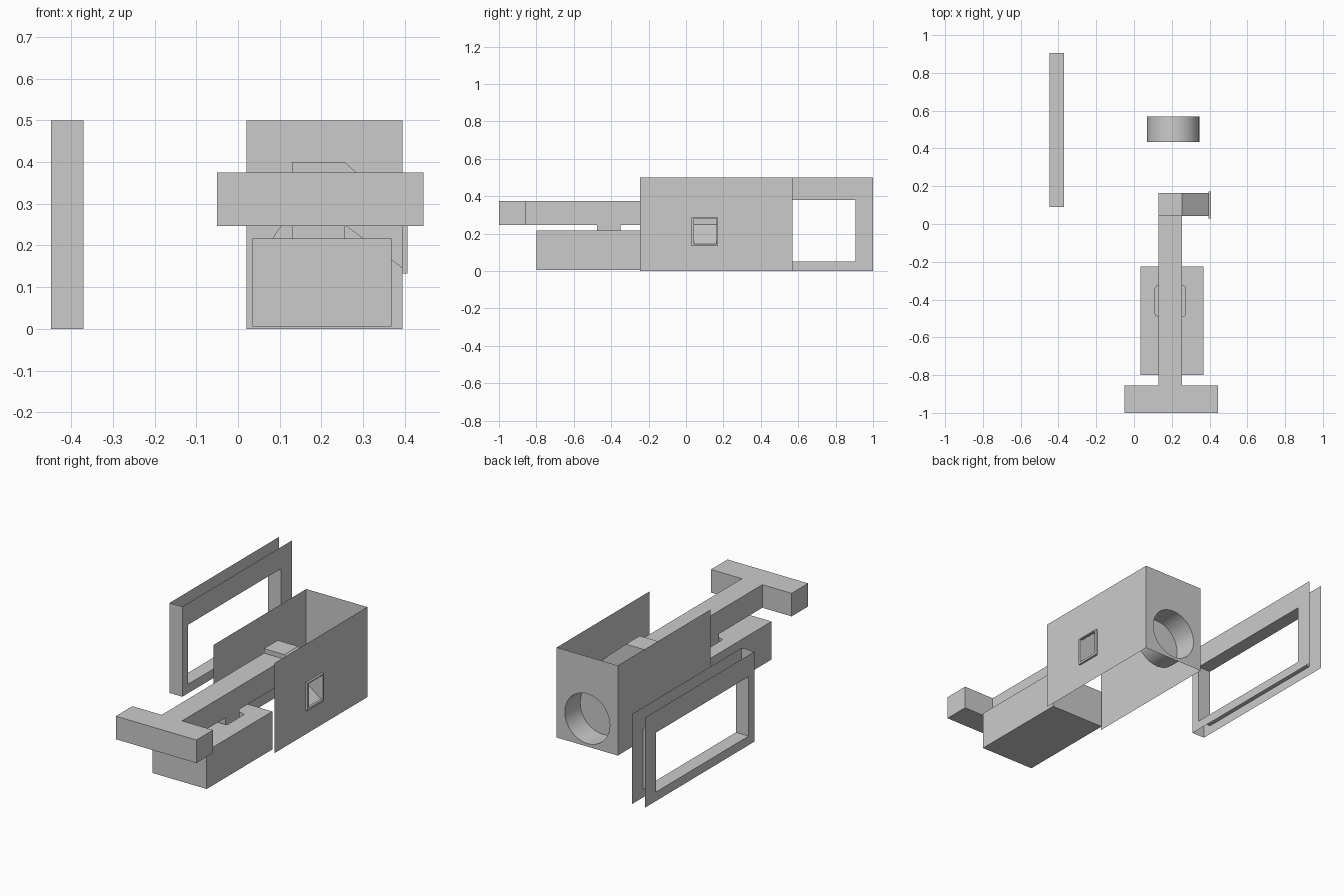
import bpy, bmesh, math
from mathutils import Vector

if "Cube" in bpy.data.objects:
    bpy.data.objects.remove(bpy.data.objects["Cube"])


def finish(bm, name):
    bmesh.ops.remove_doubles(bm, verts=bm.verts, dist=1e-5)
    bmesh.ops.recalc_face_normals(bm, faces=bm.faces)
    me = bpy.data.meshes.new(name)
    bm.to_mesh(me)
    bm.free()
    ob = bpy.data.objects.new(name, me)
    bpy.context.collection.objects.link(ob)
    return ob


def face(bm, pts):
    return bm.faces.new([bm.verts.new(p) for p in pts])


def add_box(bm, x0, x1, y0, y1, z0, z1):
    vs = bmesh.ops.create_cube(bm, size=1)["verts"]
    for v in vs:
        v.co = Vector(((x0 + x1) / 2 + v.co.x * (x1 - x0),
                       (y0 + y1) / 2 + v.co.y * (y1 - y0),
                       (z0 + z1) / 2 + v.co.z * (z1 - z0)))
    return vs


def sheet_with_hole(bm, outer, inner):
    edges = []
    for loop in (outer, inner):
        vs = [bm.verts.new(p) for p in loop]
        edges += [bm.edges.new((vs[i - 1], vs[i])) for i in range(len(vs))]
    bmesh.ops.triangle_fill(bm, edges=edges, use_beauty=True)


def skin(bm, a, b):
    """Quads between two matching loops."""
    for i in range(len(a)):
        face(bm, [a[i - 1], a[i], b[i], b[i - 1]])


def rect_x(x, y0, y1, z0, z1):
    return [(x, y0, z0), (x, y1, z0), (x, y1, z1), (x, y0, z1)]


X0, X1, Y0, Y1, H = 0.02, 0.395, -0.245, 0.57, 0.50
port = (0.042, 0.163, 0.145, 0.28)

# Lock housing: thin sheet walls, open top, bottom and front
bm = bmesh.new()
face(bm, rect_x(X0, Y0, Y1, 0, H))
sheet_with_hole(bm, rect_x(X1, Y0, Y1, 0, H), rect_x(X1, *port))


def ring(y, n=32, cx=0.207, cz=0.155, r=0.1385):
    return [(cx + r * math.cos(2 * math.pi * i / n), y,
             cz + r * math.sin(2 * math.pi * i / n)) for i in range(n)]


# Back wall with a blind round socket
sheet_with_hole(bm, [(X0, Y1, 0), (X1, Y1, 0), (X1, Y1, H), (X0, Y1, H)], ring(Y1))
skin(bm, ring(Y1), ring(0.435))
face(bm, ring(0.435))
housing = finish(bm, "housing")

# Raised trim around the side port
bm = bmesh.new()
rim = (0.03, 0.172, 0.133, 0.287)
sheet_with_hole(bm, rect_x(0.407, *rim), rect_x(0.407, *port))
skin(bm, rect_x(0.407, *rim), rect_x(X1, *rim))
skin(bm, rect_x(0.407, *port), rect_x(X1, *port))
finish(bm, "port_trim")

# Sloped hollow arm from the slider to the port
bm = bmesh.new()
skin(bm, rect_x(X1, *port), rect_x(0.255, 0.042, 0.163, 0.25, 0.40))
finish(bm, "side_arm")

# Slider: bar, raised end hub, T handle and lug below
bm = bmesh.new()
add_box(bm, 0.13, 0.255, -0.855, 0.042, 0.247, 0.375)
add_box(bm, 0.13, 0.255, 0.042, 0.163, 0.247, 0.40)
add_box(bm, 0.13, 0.255, -0.475, -0.35, 0.10, 0.247)
add_box(bm, -0.05, 0.445, -1.0, -0.855, 0.247, 0.375)
finish(bm, "slider")

# Guide block with a rounded pocket for the lug
bm = bmesh.new()
add_box(bm, 0.035, 0.368, -0.80, -0.225, 0.006, 0.217)
block = finish(bm, "guide_block")
bm = bmesh.new()
add_box(bm, 0.112, 0.273, -0.488, -0.328, 0.08, 0.30)
bmesh.ops.bevel(bm, geom=[e for e in bm.edges
                          if abs(e.verts[0].co.z - e.verts[1].co.z) > 0.1],
                offset=0.012, segments=2, profile=0.5, affect='EDGES')
cutter = finish(bm, "pocket_cutter")
cutter.hide_render = True
cutter.hide_set(True)
mod = block.modifiers.new("pocket", 'BOOLEAN')
mod.operation = 'DIFFERENCE'
mod.solver = 'EXACT'
mod.object = cutter
bpy.context.view_layer.objects.active = block
bpy.ops.object.modifier_apply(modifier="pocket")
bpy.data.objects.remove(cutter)

# Side frame: two sheets joined around the window and at the front end
bm = bmesh.new()
A, B = -0.448, -0.37
out, win = (0.04, 1.0, 0, H), (0.09, 0.905, 0.05, 0.38)
for x in (A, B):
    sheet_with_hole(bm, rect_x(x, *out), rect_x(x, *win))
skin(bm, rect_x(A, *win), rect_x(B, *win))
face(bm, [(A, 0.04, 0), (B, 0.04, 0), (B, 0.04, H), (A, 0.04, H)])
finish(bm, "side_frame")

# Smooth the round socket, keep the corners sharp
bpy.ops.object.select_all(action='DESELECT')
housing.select_set(True)
bpy.context.view_layer.objects.active = housing
bpy.ops.object.shade_smooth_by_angle(angle=math.radians(30))
